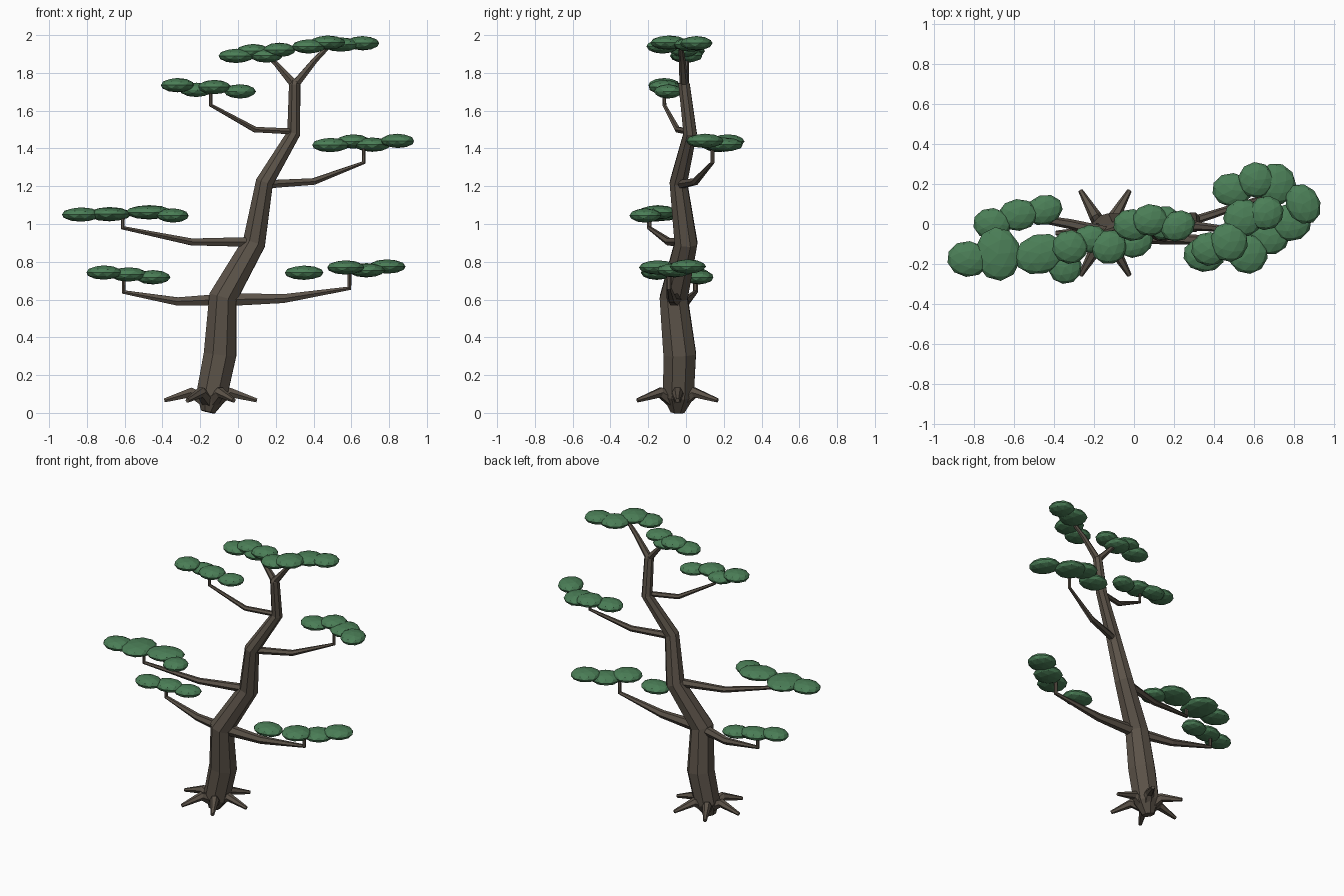
import bpy, bmesh, math
from mathutils import Vector, Matrix


def material(name, color):
    m = bpy.data.materials.new(name)
    m.diffuse_color = color
    return m


BARK = material("bark", (0.105, 0.085, 0.065, 1))
LEAF = material("foliage", (0.07, 0.21, 0.095, 1))


def finish(bm, name, mat):
    bmesh.ops.recalc_face_normals(bm, faces=bm.faces)
    me = bpy.data.meshes.new(name)
    bm.to_mesh(me)
    bm.free()
    me.materials.append(mat)
    ob = bpy.data.objects.new(name, me)
    bpy.context.collection.objects.link(ob)
    return ob


def tube(name, pts, sides):
    """Faceted limb through points (x, y, z, radius)."""
    bm = bmesh.new()
    P = [Vector(p[:3]) for p in pts]
    n = len(P)
    first = (P[1] - P[0]).normalized()
    ref = Vector((1, 0, 0)) if abs(first.z) > 0.6 else Vector((0, 0, 1))
    rings = []
    for i, p in enumerate(P):
        t = Vector()
        if i > 0:
            t += (p - P[i - 1]).normalized()
        if i < n - 1:
            t += (P[i + 1] - p).normalized()
        t.normalize()
        u = (ref - t * ref.dot(t)).normalized()
        ref = u
        v = t.cross(u)
        rings.append([bm.verts.new(p + pts[i][3] * (
            u * math.cos(2 * math.pi * (k + 0.5) / sides) +
            v * math.sin(2 * math.pi * (k + 0.5) / sides))) for k in range(sides)])
    for a, b in zip(rings, rings[1:]):
        for k in range(sides):
            j = (k + 1) % sides
            bm.faces.new((a[k], a[j], b[j], b[k]))
    bm.faces.new(rings[0])
    bm.faces.new(rings[-1])
    return finish(bm, name, BARK)


def pad(name, blobs):
    """Cloud of flattened low-poly balls (x, y, z, rx, ry)."""
    bm = bmesh.new()
    for i, (x, y, z, rx, ry) in enumerate(blobs):
        m = (Matrix.Translation((x, y, z)) @ Matrix.Rotation(i * 0.2 - 0.1, 4, 'Z')
             @ Matrix.Diagonal((rx, ry, 0.038, 1)))
        bmesh.ops.create_icosphere(bm, subdivisions=2, radius=1, matrix=m)
    return finish(bm, name, LEAF)


# Winding trunk
tube("trunk", [(-0.16, -0.045, 0.005, 0.04), (-0.14, -0.04, 0.09, 0.088),
               (-0.095, -0.033, 0.31, 0.093), (-0.08, -0.065, 0.61, 0.08),
               (0.085, 0.0, 0.9, 0.065), (0.14, -0.04, 1.22, 0.05),
               (0.295, 0.022, 1.48, 0.038), (0.30, -0.01, 1.74, 0.032),
               (0.30, -0.01, 1.765, 0.018)], 8)

# Six radiating roots
for k in range(6):
    a = k * math.pi / 3
    c, s = math.cos(a), math.sin(a)
    root = [(-0.145 + c * d, -0.045 + s * d, z, r) for d, z, r in
            ((0.02, 0.06, 0.04), (0.105, 0.108, 0.03), (0.245, 0.066, 0.012))]
    tube(f"root_{k + 1}", root, 6)

# Branches, each ending in a short upright stem
branches = {
    "lower_left": [(-0.08, -0.06, 0.60, 0.035), (-0.32, 0.0, 0.59, 0.025),
                   (-0.605, 0.05, 0.64, 0.014), (-0.605, 0.05, 0.73, 0.011)],
    "lower_right": [(-0.06, -0.06, 0.60, 0.04), (0.24, -0.075, 0.605, 0.027),
                    (0.59, -0.09, 0.66, 0.014), (0.59, -0.09, 0.76, 0.011)],
    "middle_left": [(0.08, -0.01, 0.905, 0.03), (-0.245, -0.09, 0.905, 0.021),
                    (-0.61, -0.195, 0.98, 0.013), (-0.61, -0.195, 1.05, 0.011)],
    "middle_right": [(0.15, -0.03, 1.21, 0.025), (0.40, 0.05, 1.225, 0.02),
                     (0.665, 0.14, 1.325, 0.011), (0.665, 0.14, 1.42, 0.01)],
    "upper_left": [(0.29, 0.01, 1.49, 0.018), (0.09, -0.045, 1.50, 0.017),
                   (-0.145, -0.115, 1.63, 0.011), (-0.145, -0.115, 1.71, 0.01)],
    "crown_left": [(0.30, -0.01, 1.735, 0.025), (0.20, 0.0, 1.85, 0.015),
                   (0.15, 0.01, 1.895, 0.012)],
    "crown_right": [(0.30, -0.01, 1.735, 0.025), (0.41, -0.02, 1.87, 0.017),
                    (0.49, -0.03, 1.95, 0.012)],
}
for name, pts in branches.items():
    tube(name + "_branch", pts, 6)

# Flat foliage pads
pads = {
    "lower_left": [(-0.71, 0.0, 0.743, 0.095, 0.08), (-0.58, 0.045, 0.733, 0.1, 0.08),
                   (-0.45, 0.07, 0.718, 0.095, 0.075)],
    "lower_right": [(0.35, -0.155, 0.742, 0.105, 0.085), (0.57, -0.15, 0.77, 0.1, 0.1),
                    (0.68, -0.06, 0.755, 0.1, 0.095), (0.79, 0.01, 0.775, 0.1, 0.095)],
    "middle_left": [(-0.83, -0.175, 1.05, 0.105, 0.09), (-0.68, -0.15, 1.052, 0.115, 0.135),
                    (-0.47, -0.15, 1.062, 0.13, 0.1), (-0.345, -0.215, 1.045, 0.085, 0.085)],
    "middle_right": [(0.49, 0.17, 1.418, 0.1, 0.085), (0.61, 0.22, 1.437, 0.09, 0.09),
                     (0.71, 0.2, 1.42, 0.1, 0.105), (0.845, 0.1, 1.44, 0.085, 0.105)],
    "upper_left": [(-0.32, -0.115, 1.735, 0.09, 0.085), (-0.22, -0.075, 1.71, 0.09, 0.07),
                   (-0.125, -0.115, 1.725, 0.09, 0.085), (0.01, -0.095, 1.702, 0.09, 0.07)],
    "crown_left": [(-0.01, -0.005, 1.89, 0.095, 0.08), (0.08, 0.02, 1.915, 0.09, 0.08),
                   (0.15, 0.005, 1.892, 0.09, 0.085), (0.22, -0.01, 1.922, 0.09, 0.075)],
    "crown_right": [(0.375, -0.125, 1.94, 0.09, 0.085), (0.475, -0.09, 1.96, 0.095, 0.1),
                    (0.545, 0.03, 1.95, 0.1, 0.095), (0.66, 0.055, 1.957, 0.09, 0.085)],
}
for name, blobs in pads.items():
    pad(name + "_foliage", blobs)
